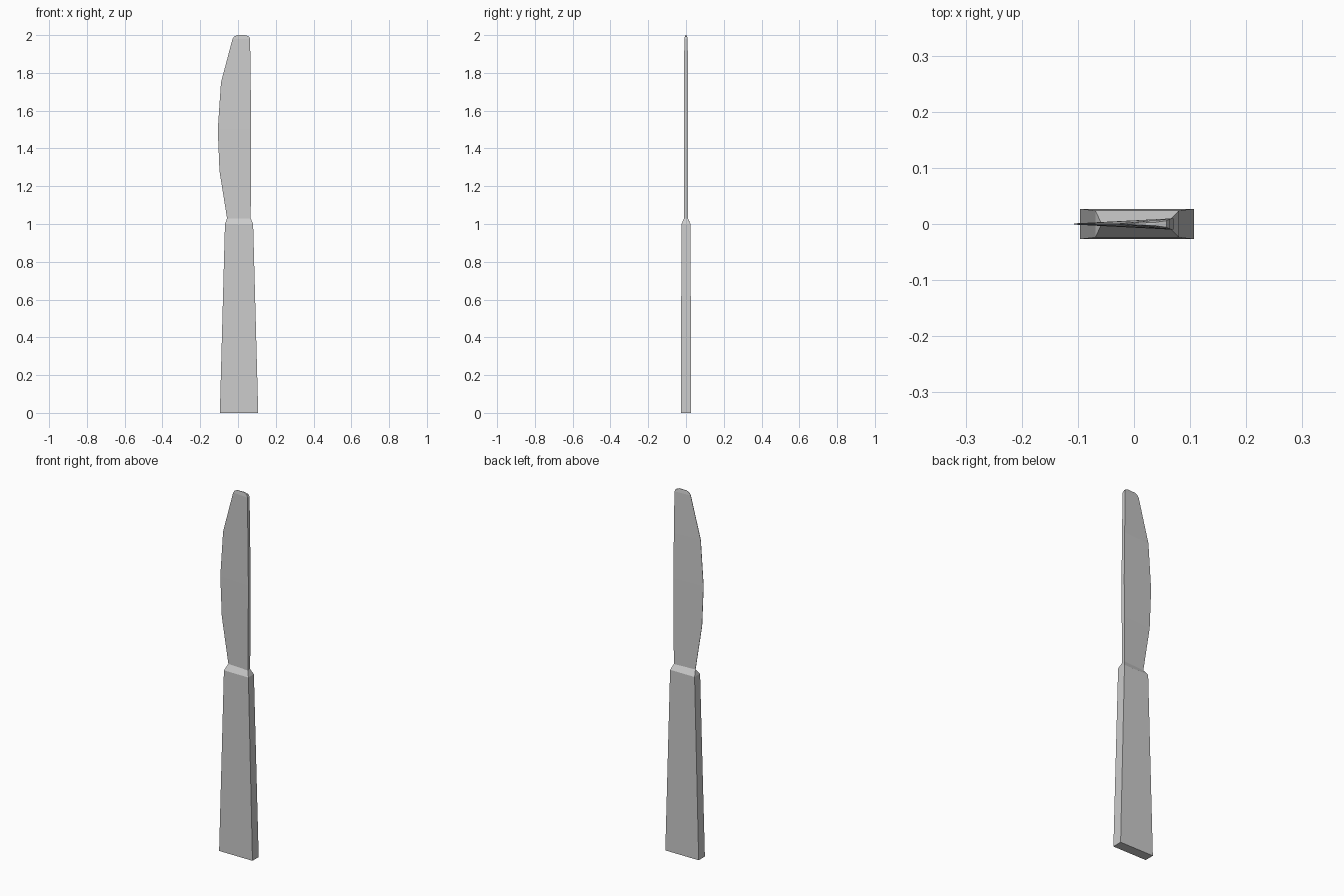
import bpy, bmesh

if "Cube" in bpy.data.objects:
    bpy.data.objects.remove(bpy.data.objects["Cube"])

def loft(name, sections, cap_start, cap_end):
    """Loft four-sided sections: (z, x_left, x_right, half_y_left, half_y_right)."""
    bm = bmesh.new()
    rings = []
    for z, xl, xr, yl, yr in sections:
        rings.append([bm.verts.new(p) for p in
                      ((xl, -yl, z), (xr, -yr, z), (xr, yr, z), (xl, yl, z))])
    for a, b in zip(rings, rings[1:]):
        for i in range(4):
            j = (i + 1) % 4
            bm.faces.new((a[i], a[j], b[j], b[i]))
    if cap_start:
        bm.faces.new(rings[0][::-1])
    if cap_end:
        bm.faces.new(rings[-1])
    bmesh.ops.recalc_face_normals(bm, faces=bm.faces)
    mesh = bpy.data.meshes.new(name)
    bm.to_mesh(mesh)
    bm.free()
    obj = bpy.data.objects.new(name, mesh)
    bpy.context.collection.objects.link(obj)
    return obj

# Where the handle's collar meets the blade root
joint = (1.03, -0.058, 0.067, 0.001, 0.010)

# Tapered handle with bevelled collar
loft("handle", [
    (0.0, -0.096, 0.107, 0.027, 0.027),
    (1.0, -0.069, 0.080, 0.024, 0.024),
    joint,
], True, False)

# Wedge-section blade: thin cutting edge on the left, thick spine on the right
loft("blade", [
    joint,
    (1.28, -0.098, 0.069, 0.001, 0.010),
    (1.50, -0.107, 0.070, 0.001, 0.010),
    (1.75, -0.090, 0.067, 0.001, 0.010),
    (1.98, -0.029, 0.064, 0.001, 0.009),
    (1.993, -0.020, 0.058, 0.001, 0.006),
    (2.0, -0.004, 0.038, 0.001, 0.003),
], False, True)
